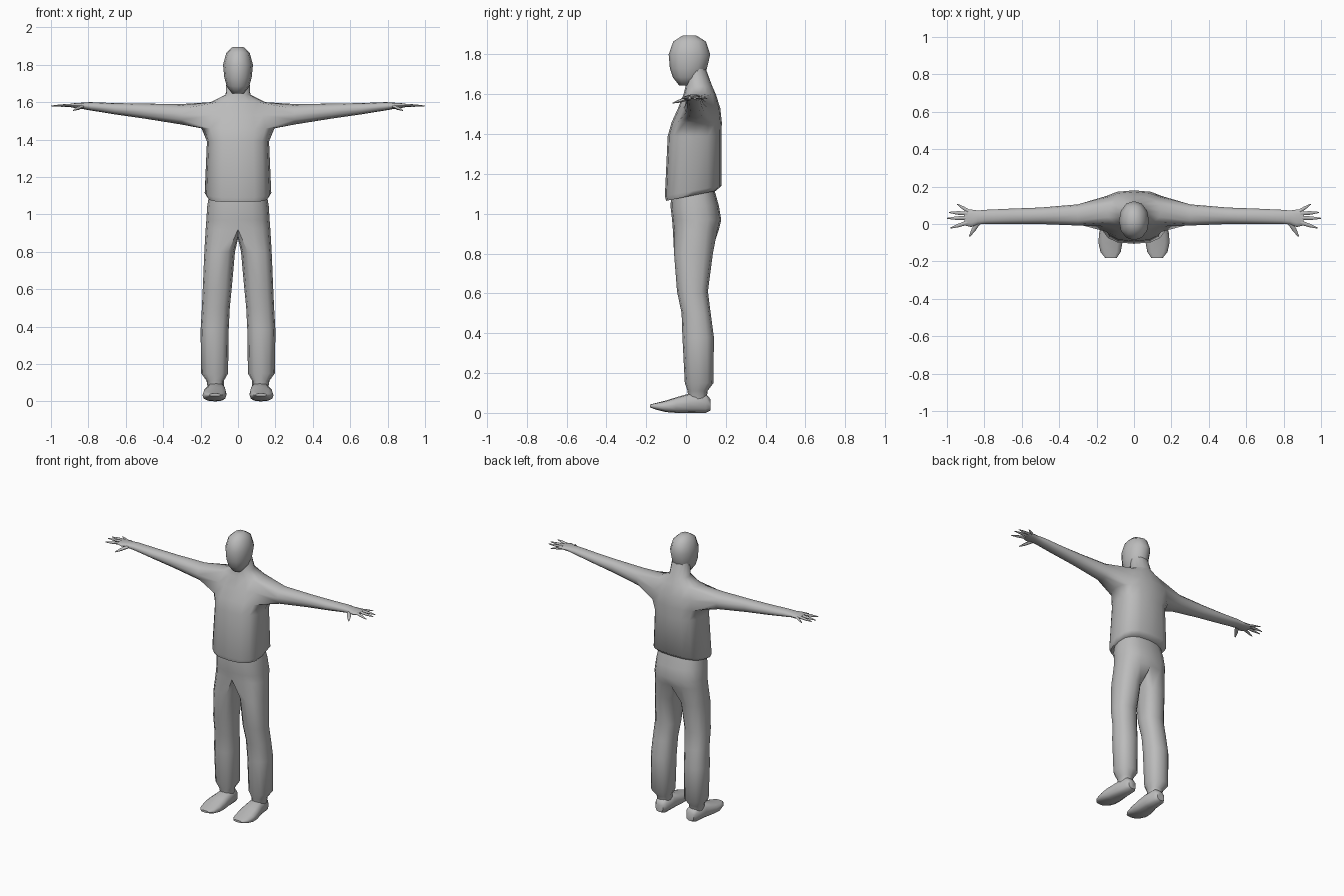
import bpy, bmesh
from math import sin, cos, pi, radians
from mathutils import Vector

if "Cube" in bpy.data.objects:
    bpy.data.objects.remove(bpy.data.objects["Cube"])

grey = bpy.data.materials.new("plain_grey")
grey.diffuse_color = (0.5, 0.5, 0.5, 1)
grey.use_nodes = True
grey.node_tree.nodes["Principled BSDF"].inputs["Base Color"].default_value = grey.diffuse_color


def oval(n, a0, a1, b0, b1, e=2.4, start=0.0):
    """Points of a rounded oval between a0..a1 and b0..b1."""
    def p(v):
        return (1 if v >= 0 else -1) * abs(v) ** (2 / e) if abs(v) > 1e-6 else 0
    out = []
    for k in range(n):
        t = start + 2 * pi * k / n
        out.append(((a0 + a1) / 2 + (a1 - a0) / 2 * p(cos(t)),
                    (b0 + b1) / 2 + (b1 - b0) / 2 * p(sin(t))))
    return out


def add(bm, pts):
    return [bm.verts.new(p) for p in pts]


def skin(bm, r1, r2):
    n = len(r1)
    for i in range(n):
        bm.faces.new((r1[i], r1[(i + 1) % n], r2[(i + 1) % n], r2[i]))


def loft(bm, rings, cap_start=True, cap_end=True):
    for a, b in zip(rings, rings[1:]):
        skin(bm, a, b)
    if cap_start:
        bm.faces.new(rings[0])
    if cap_end:
        bm.faces.new(rings[-1])


def finish(name, bm, angle=60):
    bmesh.ops.recalc_face_normals(bm, faces=bm.faces)
    me = bpy.data.meshes.new(name)
    bm.to_mesh(me)
    bm.free()
    ob = bpy.data.objects.new(name, me)
    bpy.context.collection.objects.link(ob)
    me.materials.append(grey)
    bpy.ops.object.select_all(action='DESELECT')
    ob.select_set(True)
    bpy.context.view_layer.objects.active = ob
    bpy.ops.object.shade_smooth_by_angle(angle=radians(angle))
    return ob


# Pullover: torso, neck and sleeves in one skin
# rows: height, half width, front y, back y, tilt, roundness
rows = [(1.09, .163, -.100, .150, .025, 2.8), (1.115, .178, -.106, .178, .025, 2.8),
        (1.39, .166, -.092, .178, 0, 2.7), (1.46, .195, -.072, .180, 0, 2.5),
        (1.53, .180, -.040, .172, 0, 2.4), (1.60, .145, -.012, .150, 0, 2.2),
        (1.64, .066, -.002, .132, 0, 2), (1.74, .060, .000, .095, 0, 2)]
bm = bmesh.new()
torso = []
for z, hx, y0, y1, tilt, e in rows:
    cy, hy = (y0 + y1) / 2, (y1 - y0) / 2
    torso.append(add(bm, [(x, y, z + tilt * (y - cy) / hy)
                          for x, y in oval(16, -hx, hx, y0, y1, e)]))
loft(bm, torso)

# arm sections: distance out, front y, back y, bottom z, top z
arm = [(.30, -.008, .105, 1.480, 1.590), (.50, .000, .088, 1.512, 1.592),
       (.66, .000, .082, 1.535, 1.595), (.79, .000, .076, 1.556, 1.600),
       (.835, -.002, .072, 1.564, 1.597), (.87, -.016, .077, 1.568, 1.595),
       (.905, -.008, .074, 1.575, 1.590)]
lo, mid, hi = torso[3:6]
for s in (1, -1):
    def side(row, j):
        return row[(j if s > 0 else 8 - j) % 16]
    hole = ([side(mid, 2)] + [side(hi, j) for j in (2, 1, 0, -1, -2)] +
            [side(mid, -2)] + [side(lo, j) for j in (-2, -1, 0, 1, 2)])
    inner = [side(mid, j) for j in (-1, 0, 1)]
    bmesh.ops.delete(bm, geom=inner, context='VERTS')
    rings = [hole] + [add(bm, [(s * x, y, z) for y, z in oval(12, y0, y1, z0, z1, 2.2)])
                      for x, y0, y1, z0, z1 in arm]
    loft(bm, rings, cap_start=False)
finish("pullover_and_arms", bm)

# Fingers and thumbs: base, tip, base radius
digits = [((.875, .062, 1.583), (.945, .106, 1.578), .010),
          ((.890, .056, 1.584), (.990, .062, 1.580), .011),
          ((.890, .033, 1.584), (1.00, .030, 1.580), .011),
          ((.890, .008, 1.584), (.982, -.022, 1.579), .011),
          ((.835, .005, 1.576), (.880, -.066, 1.556), .013)]
for s, label in ((1, "left"), (-1, "right")):
    bm = bmesh.new()
    for base, tip, r in digits:
        a, b = Vector(base), Vector(tip)
        d = (b - a).normalized()
        u = Vector((-d.y, d.x, 0)).normalized()
        w = d.cross(u)
        rings = []
        for t, f in ((0, 1), (.55, .85), (1, .25)):
            c = a.lerp(b, t)
            pts = [c + u * r * f * cos(k * pi / 3) + w * r * .75 * f * sin(k * pi / 3)
                   for k in range(6)]
            rings.append(add(bm, [(s * p.x, p.y, p.z) for p in pts]))
        loft(bm, rings)
    finish(label + "_fingers", bm)

# Head: height, half width, front y, back y
bm = bmesh.new()
skull = [(1.645, .030, -.035, .030), (1.685, .060, -.066, .088), (1.73, .073, -.081, .105),
         (1.80, .080, -.087, .122), (1.865, .062, -.064, .100), (1.896, .028, -.015, .050)]
loft(bm, [add(bm, [(x, y, z) for x, y in oval(12, -hx, hx, y0, y1, 2.1)])
          for z, hx, y0, y1 in skull])
finish("head", bm, 70)

# Trousers: hips splitting into two legs
bm = bmesh.new()
hips = [(1.13, .150, -.070, .140), (1.04, .165, -.078, .165),
        (.97, .169, -.070, .177), (.92, .173, -.066, .165)]
rings = [add(bm, [(x, y, z) for x, y in oval(16, -hx, hx, y0, y1, 2.5)])
         for z, hx, y0, y1 in hips]
loft(bm, rings, cap_end=False)
split = rings[-1]
crotch = add(bm, [(0, .11, .885), (0, .045, .87), (0, -.02, .885)])
# leg sections: height, inner x, outer x, front y, back y
leg = [(.80, .016, .180, -.060, .135), (.61, .033, .188, -.045, .110),
       (.50, .044, .193, -.022, .124), (.38, .050, .200, -.018, .140),
       (.15, .053, .197, -.006, .138), (.11, .076, .168, .008, .108),
       (.06, .076, .160, .012, .104)]
for s in (1, -1):
    top = [split[(j if s > 0 else 8 - j) % 16] for j in range(-4, 5)] + crotch
    legs = [top] + [add(bm, [(s * x, y, z) for x, y in
                             oval(12, x0, x1, y0, y1, 2.4, -2 * pi / 3)])
                    for z, x0, x1, y0, y1 in leg]
    loft(bm, legs, cap_start=False)
finish("trousers", bm)

# Shoes: y, centre x, half width, bottom z, top z
shoe = [(.122, .116, .028, .012, .070), (.100, .116, .044, 0, .096),
        (.020, .118, .052, 0, .098), (-.05, .124, .063, 0, .078),
        (-.10, .126, .064, .004, .062), (-.15, .125, .054, .016, .050),
        (-.182, .123, .030, .028, .042)]
for s, label in ((1, "left"), (-1, "right")):
    bm = bmesh.new()
    loft(bm, [add(bm, [(s * x, y, z) for x, z in oval(12, cx - hx, cx + hx, z0, z1, 2.7)])
              for y, cx, hx, z0, z1 in shoe])
    finish(label + "_shoe", bm, 50)
